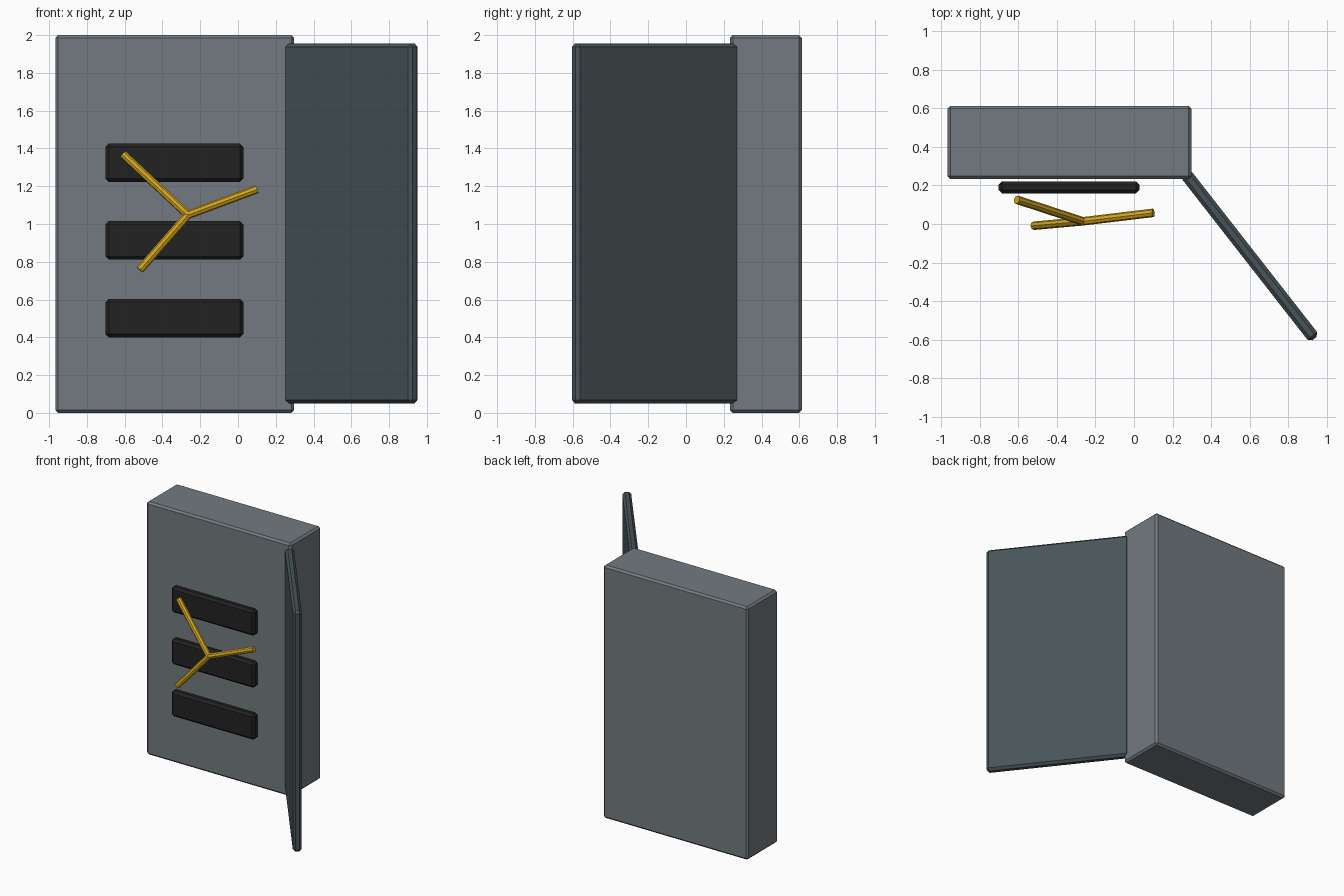
import bpy, bmesh, math
from mathutils import Vector, Matrix

if "Cube" in bpy.data.objects:
    bpy.data.objects.remove(bpy.data.objects["Cube"])


def material(name, rgb):
    m = bpy.data.materials.new(name)
    m.diffuse_color = (*rgb, 1)
    m.use_nodes = True
    m.node_tree.nodes["Principled BSDF"].inputs["Base Color"].default_value = m.diffuse_color
    return m


steel = material("steel grey", (0.171, 0.195, 0.215))
dark_steel = material("dark blue grey", (0.065, 0.088, 0.098))
black = material("black", (0.016, 0.016, 0.016))
gold = material("gold", (0.66, 0.38, 0.012))


def add_object(name, bm, mat):
    mesh = bpy.data.meshes.new(name)
    bm.to_mesh(mesh)
    bm.free()
    mesh.materials.append(mat)
    ob = bpy.data.objects.new(name, mesh)
    bpy.context.collection.objects.link(ob)
    return ob


def box(name, centre, size, bevel, mat, turn=0):
    """Box with chamfered edges, turned about z."""
    bm = bmesh.new()
    bmesh.ops.create_cube(bm, size=1)
    bmesh.ops.scale(bm, vec=size, verts=bm.verts)
    bmesh.ops.bevel(bm, geom=bm.edges[:], offset=bevel, segments=1,
                    affect='EDGES', profile=0.5)
    bm.transform(Matrix.Translation(centre) @ Matrix.Rotation(turn, 4, 'Z'))
    return add_object(name, bm, mat)


def rod(name, a, b, radius, mat):
    """Eight-sided rod from a to b."""
    a, b = Vector(a), Vector(b)
    d = b - a
    bm = bmesh.new()
    bmesh.ops.create_cone(bm, cap_ends=True, segments=8, radius1=radius,
                          radius2=radius, depth=d.length)
    rot = d.to_track_quat('Z', 'Y').to_matrix().to_4x4()
    bm.transform(Matrix.Translation((a + b) / 2) @ rot)
    return add_object(name, bm, mat)


# Cabinet body and open door
box("safe_body", (-0.335, 0.423, 1.0), (1.265, 0.38, 2.0), 0.015, steel)
box("open_door", (0.60, -0.165, 1.003), (1.09, 0.064, 1.905), 0.018,
    dark_steel, math.radians(-52))

# Three dark slots in front of the body
for i in range(3):
    box(f"slot_{i + 1}", (-0.337, 0.19, 0.502 + 0.411 * i),
        (0.73, 0.062, 0.204), 0.018, black)

# Three-spoke handle
hub = (-0.265, 0.014, 1.048)
for i, end in enumerate([(-0.608, 0.126, 1.369),
                         (0.100, 0.058, 1.184),
                         (-0.520, -0.009, 0.757)]):
    rod(f"handle_spoke_{i + 1}", hub, end, 0.022, gold)
